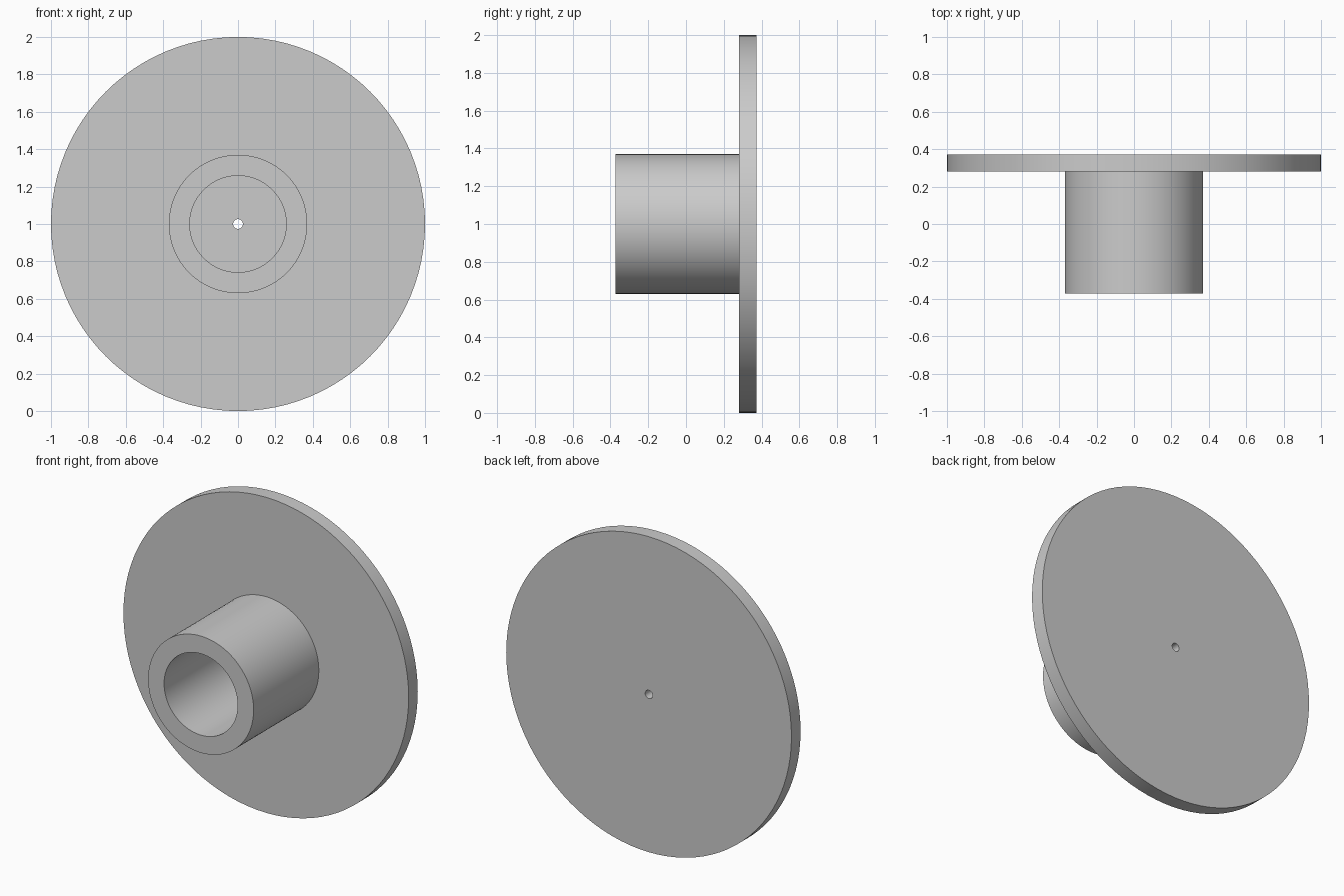
import bpy, bmesh, math
from mathutils import Matrix, Vector

if "Cube" in bpy.data.objects:
    bpy.data.objects.remove(bpy.data.objects["Cube"])

SEGMENTS = 96


def lathe(name, profile):
    """Spin a closed (radius, y) profile around the horizontal y axis at z = 1."""
    bm = bmesh.new()
    verts = [bm.verts.new((r, y, 0)) for r, y in profile]
    edges = [bm.edges.new((verts[i - 1], verts[i])) for i in range(len(verts))]
    bmesh.ops.spin(bm, geom=verts + edges, cent=(0, 0, 0), axis=(0, 1, 0),
                   angle=math.tau, steps=SEGMENTS, use_merge=True)
    bmesh.ops.remove_doubles(bm, verts=bm.verts, dist=1e-5)
    bmesh.ops.recalc_face_normals(bm, faces=bm.faces)
    bmesh.ops.translate(bm, verts=bm.verts, vec=(0, 0, 1))
    mesh = bpy.data.meshes.new(name)
    bm.to_mesh(mesh)
    bm.free()
    obj = bpy.data.objects.new(name, mesh)
    bpy.context.collection.objects.link(obj)
    bpy.context.view_layer.objects.active = obj
    obj.select_set(True)
    bpy.ops.object.shade_smooth_by_angle(angle=math.radians(30))
    obj.select_set(False)
    return obj


# Flange disc with pin hole, and hollow hub, as one continuous turned part
lathe("flanged_hub", [
    (0.026, 0.372), (1.0, 0.372), (1.0, 0.281),   # disc back and rim
    (0.37, 0.281), (0.37, -0.372),                # hub outside
    (0.258, -0.372), (0.258, 0.281),              # bore
    (0.026, 0.281),                               # bore floor to pin hole
])
